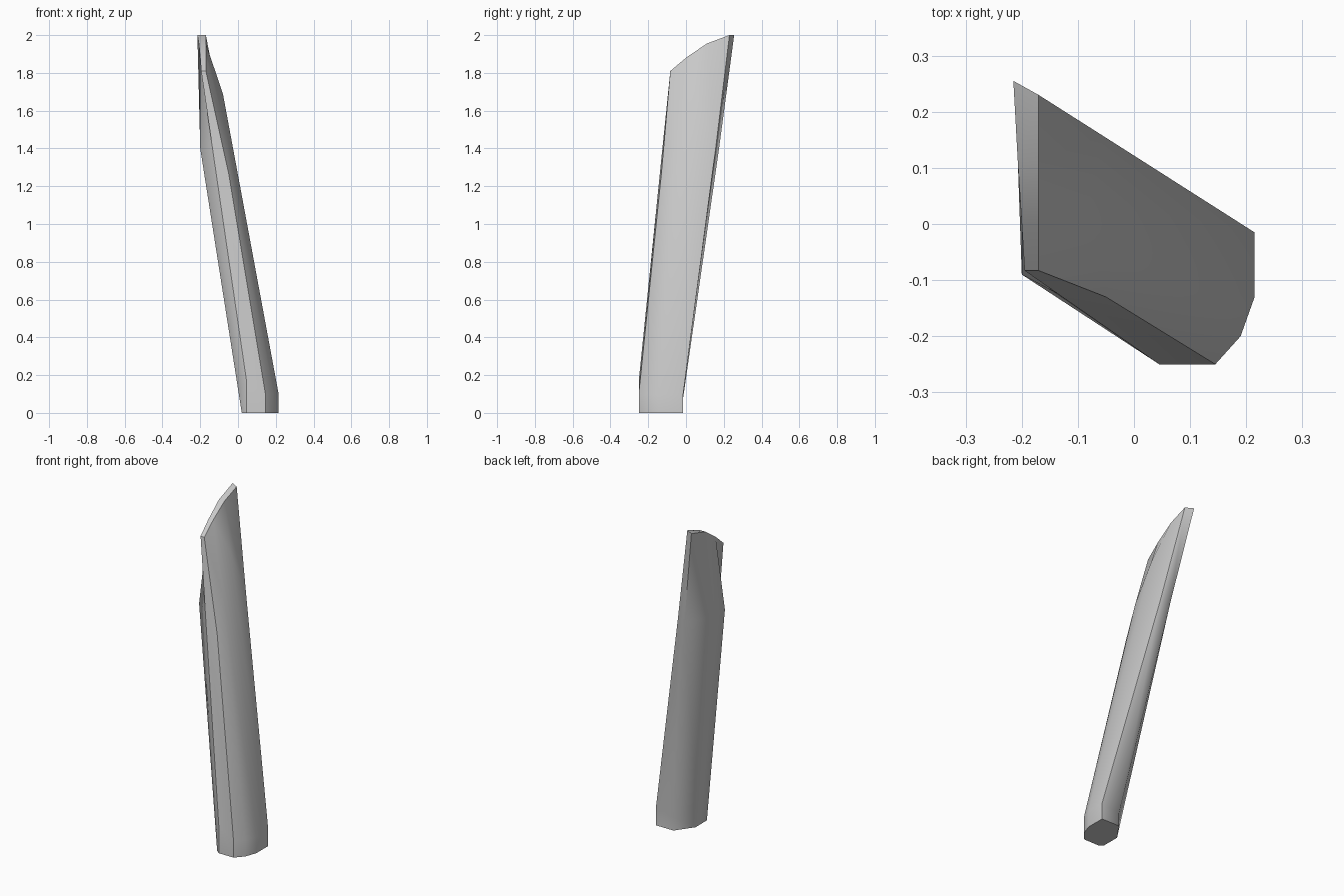
import bpy
import bmesh

cube = bpy.data.objects.get("Cube")
if cube:
    bpy.data.objects.remove(cube, do_unlink=True)


def make_material(name, colour):
    material = bpy.data.materials.new(name)
    material.use_nodes = True
    material.diffuse_color = colour
    material.node_tree.nodes["Principled BSDF"].inputs["Base Color"].default_value = colour
    return material


# Each long edge: foot (x, y), height of the upright foot, bend point, tip
back_corner = ((.215, -.015), .1, (-.055, .157, 1.4), (-.17, .23, 2))
right_back = ((.215, -.13), .1, (-.08, .045, 1.69), (-.17, .11, 1.955))
right_front = ((.19, -.2), .1, (-.06, -.06, 1.48), (-.17, 0, 1.88))
front_right = ((.145, -.25), .1, (-.05, -.13, 1.27), (-.17, -.083, 1.81))
front_left = ((.045, -.25), .17, (-.135, -.125, 1.4), (-.195, -.083, 1.81))
left_front = ((.02, -.23), 0, (-.2, -.09, 1.4), (-.2, 0, 1.88))
left_back = ((.02, -.12), 0, (-.2, .03, 1.4), (-.207, .11, 1.955))
back_left = ((.095, -.015), .08, (-.112, .175, 1.4), (-.215, .255, 2))
columns = [back_corner, right_back, right_front, front_right,
           front_left, left_front, left_back, back_left]
sharp_columns = [back_corner, front_right, front_left]

bm = bmesh.new()
count = len(columns)

# Points along every long edge, from foot to tip
lines = []
for (x, y), foot_height, bend, tip in columns:
    points = [(x, y, 0)]
    if foot_height:
        points.append((x, y, foot_height))
    else:
        # Edges without an upright foot lean straight from the ground
        points.append(tuple(a + (b - a) * .08 for a, b in zip((x, y, 0), bend)))
    points += [bend, tip]
    lines.append([bm.verts.new(p) for p in points])

# Sides
for i in range(count):
    here, there = lines[i], lines[(i + 1) % count]
    for a, b, c, d in zip(here, there, there[1:], here[1:]):
        bm.faces.new((a, b, c, d))

# Underside and narrow slanted top
bm.faces.new([line[0] for line in lines])
for i in range(count // 2 - 1):
    j = count - 1 - i
    bm.faces.new((lines[i][-1], lines[i + 1][-1], lines[j - 1][-1], lines[j][-1]))
bmesh.ops.recalc_face_normals(bm, faces=bm.faces[:])

# Smooth shading with crisp corners and rims
for face in bm.faces:
    face.smooth = True


def set_sharp(a, b):
    edge = bm.edges.get((a, b))
    if edge:
        edge.smooth = False


for i, line in enumerate(lines):
    following = lines[(i + 1) % count]
    set_sharp(line[0], following[0])
    set_sharp(line[-1], following[-1])
    if columns[i] in sharp_columns:
        for a, b in zip(line, line[1:]):
            set_sharp(a, b)
set_sharp(lines[-1][-2], lines[-1][-1])

mesh = bpy.data.meshes.new("leaning_post")
bm.to_mesh(mesh)
bm.free()
mesh.materials.append(make_material("plain grey", (.6, .6, .6, 1)))
post = bpy.data.objects.new("leaning_post", mesh)
bpy.context.collection.objects.link(post)
